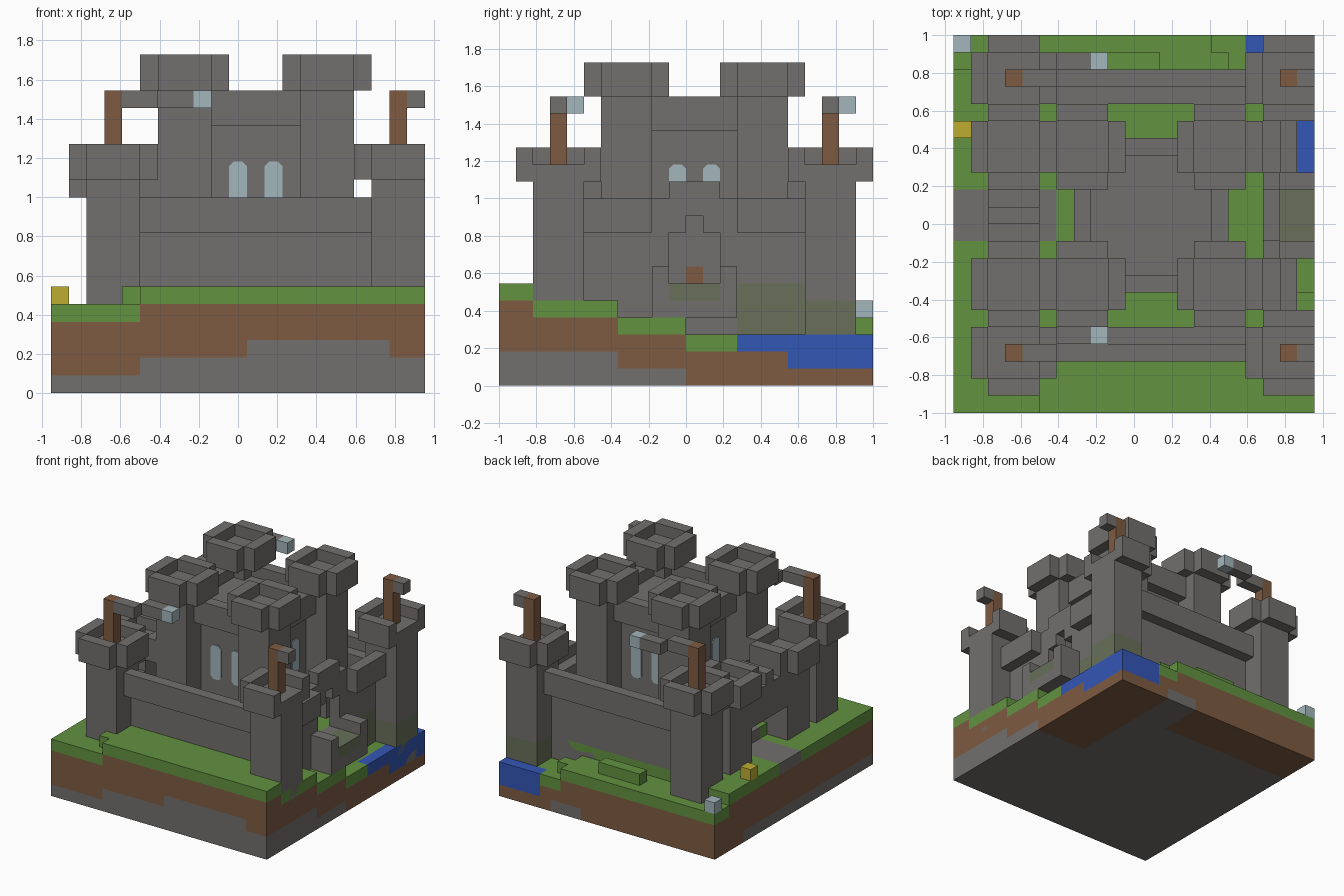
import bpy, bmesh
from mathutils import Vector

UNIT = 1 / 11            # edge length of one building block
NX, NY = 21, 22          # plot size in blocks
MIRROR = 23              # castle symmetry: a -> MIRROR - a

default = bpy.data.objects.get("Cube")
if default:
    bpy.data.objects.remove(default)


def material(name, rgb):
    mat = bpy.data.materials.new(name)
    linear = [(c / 255 / 12.92) if c < 11 else ((c / 255 + 0.055) / 1.055) ** 2.4 for c in rgb]
    colour = (*linear, 1)
    mat.use_nodes = True
    mat.diffuse_color = colour
    mat.node_tree.nodes["Principled BSDF"].inputs["Base Color"].default_value = colour
    return mat


stone = material("stone", (114, 112, 110))
moss = material("mossy_stone", (104, 112, 89))
grass = material("grass", (98, 146, 64))
soil = material("soil", (126, 91, 66))
water = material("water", (52, 87, 182))
glass = material("pale_blue", (163, 182, 187))
gold = material("gold", (190, 172, 48))


def place(p):
    return Vector((p[0] - NX / 2, p[1] - NY / 2, p[2])) * UNIT


def finish(bm, name, mats):
    bmesh.ops.recalc_face_normals(bm, faces=bm.faces)
    mesh = bpy.data.meshes.new(name)
    bm.to_mesh(mesh)
    bm.free()
    for mat in mats:
        mesh.materials.append(mat)
    obj = bpy.data.objects.new(name, mesh)
    bpy.context.collection.objects.link(obj)
    return obj


def blocks(name, mat, *spans):
    """Boxes given as (x0, x1, y0, y1, z0, z1) in block units, cut off at the plot edge."""
    bm = bmesh.new()
    for x0, x1, y0, y1, z0, z1 in spans:
        x1 = min(x1, NX)
        if x0 >= x1:
            continue
        lo, hi = place((x0, y0, z0)), place((x1, y1, z1))
        for v in bmesh.ops.create_cube(bm, size=1)["verts"]:
            v.co = Vector([lo[a] if v.co[a] < 0 else hi[a] for a in range(3)])
    return finish(bm, name, [mat])


def flip_y(s):
    return (s[0], s[1], MIRROR - s[3], MIRROR - s[2], s[4], s[5])


def flip_x(s):
    return (MIRROR - s[1], MIRROR - s[0], *s[2:])


def swap(s):
    return (s[2], s[3], s[0], s[1], s[4], s[5])


def tower(name, x, y, base, crown, foot=stone):
    """Square shaft with four overhanging parapet bars."""
    split = 5 if foot == moss else base
    shaft = (x - 1.5, x + 1.5, y - 1.5, y + 1.5)
    if split > base:
        blocks(name + "_plinth", stone, (*shaft, base, base + 1))
        blocks(name + "_foot", moss, (*shaft, base + 1, split))
    blocks(name + "_shaft", stone, (*shaft, split, crown + 1))
    bars = []
    for d in (-2, 2):
        bars.append((x - 1.5, x + 1.5, y + d - .5, y + d + .5, crown, crown + 2))
        bars.append((x + d - .5, x + d + .5, y - 1.5, y + 1.5, crown, crown + 2))
    blocks(name + "_parapet", stone, *bars)


# Terrain: column heights and layers
def ground(x, y):
    if x < 4 or (y == 0 and x < 5):
        return 4 if y >= 20 else 5
    if is_water(x, y):
        return 3
    if y >= 19:
        return 4 if x < (16 if y == 20 else 15) else 3
    if x >= 18:
        return 6 if y < 2 else 5 if y < 7 else 4 if y < 11 else 3
    return 6 if y < 16 else 5


def is_water(x, y):
    return (y == 21 and x >= 17) or (x == 20 and y >= 14)


def bedrock(x, y):
    if y >= 18:
        return int(13 <= x < 16)
    if x >= 16 and y >= 11:
        return 0
    if x < 5:
        return 1
    if x >= 19:
        return 2 if y < 7 else 1
    return 3 if x >= 11 and y < 3 else 2


def layer(x, y, z):
    top = ground(x, y)
    if z < bedrock(x, y):
        return 0
    if is_water(x, y) and z >= (2 if 14 <= y < 17 else 1):
        return 3
    if z < top - 1:
        return 1
    return 0 if 10 <= y < 13 and x < 6 else 2


def solid(x, y, z):
    return 0 <= x < NX and 0 <= y < NY and 0 <= z < ground(x, y)


bm = bmesh.new()
for x in range(NX):
    for y in range(NY):
        for z in range(ground(x, y)):
            for axis in range(3):
                for side in (0, 1):
                    near = [x, y, z]
                    near[axis] += 2 * side - 1
                    if solid(*near):
                        continue
                    ring = []
                    for a, b in ((0, 0), (1, 0), (1, 1), (0, 1)):
                        c = [x, y, z]
                        c[axis] += side
                        c[(axis + 1) % 3] += a
                        c[(axis + 2) % 3] += b
                        ring.append(bm.verts.new(place(c)))
                    bm.faces.new(ring).material_index = layer(x, y, z)
bmesh.ops.remove_doubles(bm, verts=bm.verts, dist=UNIT / 100)
finish(bm, "terrain", [stone, soil, grass, water])
blocks("grass_mound", grass, (8, 12, 20, 21, 4, 5))
blocks("gold_block", gold, (0, 1, 16, 17, 5, 6))
blocks("pale_block", glass, (0, 1, 21, 22, 4, 5))

# Corner towers with flag poles
for x, side in ((3.5, "right"), (19.5, "left")):
    for y, end in ((3.5, "front"), (19.5, "back")):
        name = f"{end}_{side}"
        wet = side == "left" and end == "back"
        tower(name + "_tower", x, y, 1 if wet else 3, 12, moss if wet else stone)
        blocks(name + "_pole", soil, (x - .5, x + .5, y - .5, y + .5, 13, 17))
        blocks(name + "_flag", stone, (x + .5, x + 2.5, y - .5, y + .5, 16, 17),
               *([(x + 2.5, x + 4.5, y + .5, y + 1.5, 16, 17)] if side == "right" else []))
        if side == "right":
            blocks(name + "_flag_tip", glass, (x + 4.5, x + 5.5, y + .5, y + 1.5, 16, 17))

# Front and back curtain walls
wall, bar = (5, 18, 4, 5, 3, 10), (5, 18, 3, 4, 9, 11)
blocks("front_wall", stone, wall, bar)
blocks("back_wall", stone, flip_y(wall), flip_y(bar))

# Side walls on either side of the gates
wall, bar = flip_x((4, 5, 5, 9, 3, 10)), flip_x((3, 4, 5, 9, 9, 11))
blocks("left_wall_front", stone, wall, bar)
wall, bar = flip_y(wall), flip_y(bar)
blocks("left_wall_back", stone, (*wall[:4], 6, 10), bar)
blocks("left_wall_mossy_foot", moss, (*wall[:4], 3, 6))
link = (3, 5, 5, 6, 4, 10)
blocks("right_wall", stone, link, flip_y(link))

# Arched gate and bridge on the left side
pier, haunch = (18, 19, 9, 10, 3, 11), (18, 19, 10, 11, 9, 11)
blocks("arched_gate", stone, pier, flip_y(pier), haunch, flip_y(haunch),
       (18, 19, 11, 12, 10, 11), (18, 19, 10, 13, 3, 6), (18, 19, 10, 13, 11, 12))
rail = (19, 21, 9, 10, 4, 7)
blocks("bridge_rails", stone, rail, flip_y(rail))
blocks("bridge_base", stone, (19, 21, 10, 13, 4, 5))
blocks("bridge_deck", moss, (19, 21, 10, 13, 5, 6))

# Twin-towered gatehouse on the right side
for y, end in ((7.5, "front"), (15.5, "back")):
    tower(f"gatehouse_{end}_tower", 3.5, y, 4, 11)
blocks("gatehouse_lintel", stone, (2, 5, 9, 14, 8, 11), (2, 5, 11, 12, 11, 12))

# Keep with four turrets
for x in (7.5, 15.5):
    for y in (7.5, 15.5):
        tower(f"keep_{'right' if x < 9 else 'left'}_{'front' if y < 9 else 'back'}_turret", x, y, 4, 17)
bar = (9, 14, 7, 8, 15, 17)
blocks("keep_body", stone, (8, 15, 8, 15, 4, 16))
blocks("keep_parapet", stone, bar, flip_y(bar), swap(bar), flip_x(swap(bar)))
thin = 0.08
blocks("keep_door", soil, (15, 15 + thin, 11, 12, 6, 7))


# Paired windows with clipped corners on each face of the keep
def windows(name, axis, at, out):
    bm = bmesh.new()
    c = 0.25
    for s in (10, 12):
        outline = [(c, 0), (1 - c, 0), (1, c), (1, 3 - c), (1 - c, 3), (c, 3), (0, 3 - c), (0, c)]
        loops = []
        for depth in (at, at + out):
            pts = [(s + a, depth, 10 + h) if axis else (depth, s + a, 10 + h) for a, h in outline]
            loops.append([bm.verts.new(place(p)) for p in pts])
        near, far = loops
        bm.faces.new(near)
        bm.faces.new(far)
        for k in range(len(near)):
            n = (k + 1) % len(near)
            bm.faces.new((near[k], near[n], far[n], far[k]))
    finish(bm, name, [glass])


windows("front_windows", 1, 8, -thin)
windows("back_windows", 1, 15, thin)
windows("right_windows", 0, 8, -thin)
windows("left_windows", 0, 15, thin)
